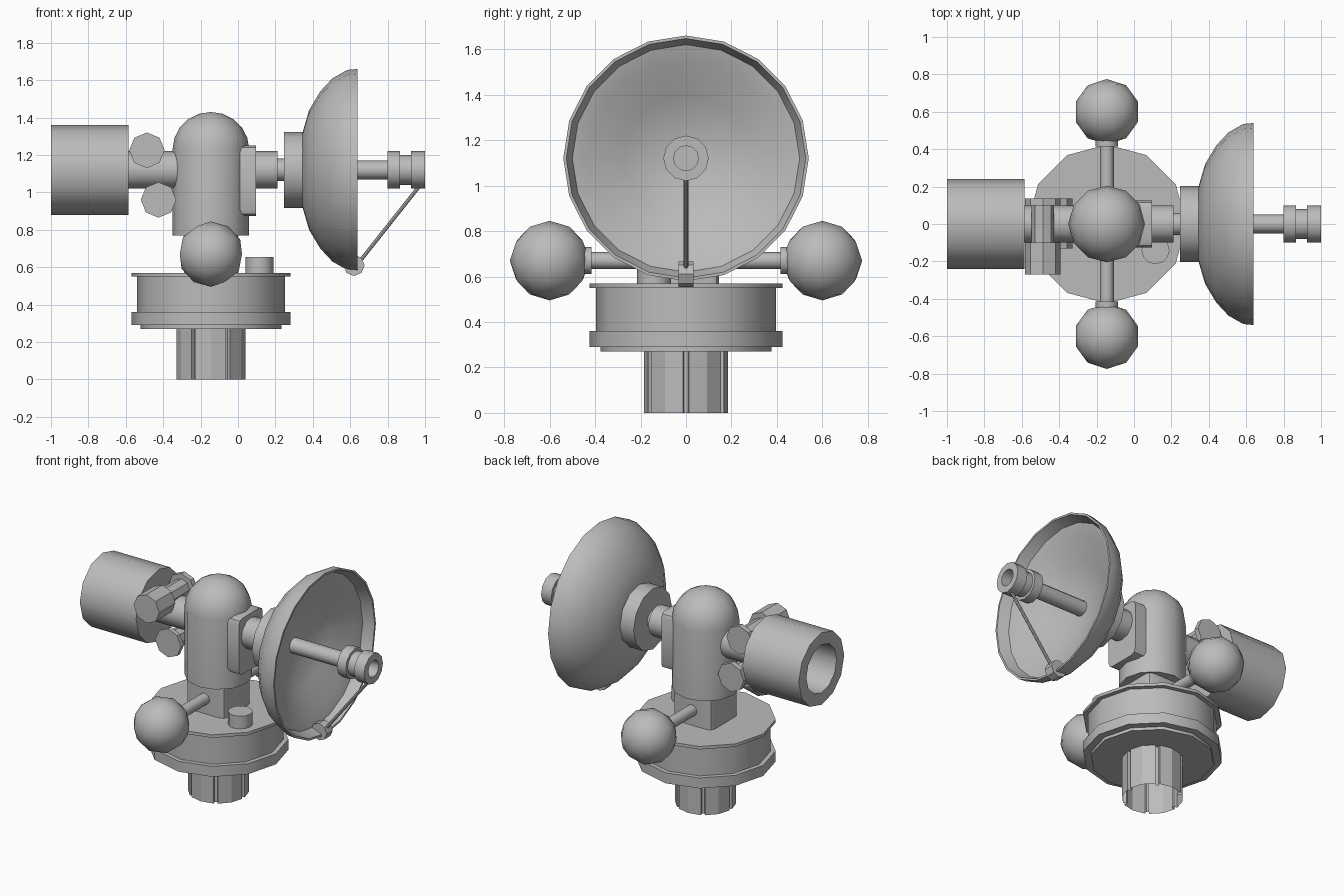
import bpy, bmesh, math
from mathutils import Vector

if "Cube" in bpy.data.objects:
    bpy.data.objects.remove(bpy.data.objects["Cube"], do_unlink=True)

CX = -0.145   # column axis
CZ = 1.12     # height of the long horizontal axis
ARM_Z = 0.67  # height of the ball arms

grey = bpy.data.materials.new("plain_grey")
grey.use_nodes = True
grey.diffuse_color = (0.5, 0.5, 0.5, 1)
grey.node_tree.nodes["Principled BSDF"].inputs["Base Color"].default_value = (0.5, 0.5, 0.5, 1)


def finish(name, bm, angle=40):
    bmesh.ops.recalc_face_normals(bm, faces=bm.faces)
    mesh = bpy.data.meshes.new(name)
    bm.to_mesh(mesh)
    bm.free()
    mesh.materials.append(grey)
    mesh.shade_smooth()
    mesh.set_sharp_from_angle(angle=math.radians(angle))
    obj = bpy.data.objects.new(name, mesh)
    bpy.context.collection.objects.link(obj)
    return obj


def lathe(name, profile, axis, origin, sides=12):
    """Turn (distance, radius) pairs around an axis."""
    place = {"x": lambda t, u, v: (t, u, v),
             "y": lambda t, u, v: (u, t, v),
             "z": lambda t, u, v: (u, v, t)}[axis]
    bm = bmesh.new()
    rings = []
    for t, r in profile:
        ring = []
        for i in range(sides):
            a = math.tau * i / sides
            p = Vector(place(t, r * math.cos(a), r * math.sin(a)))
            ring.append(bm.verts.new(p + Vector(origin)))
        rings.append(ring)
    for lower, upper in zip(rings, rings[1:]):
        for i in range(sides):
            j = (i + 1) % sides
            bm.faces.new((lower[i], lower[j], upper[j], upper[i]))
    bmesh.ops.remove_doubles(bm, verts=bm.verts, dist=0.0001)
    return finish(name, bm)


def rod(name, axis, start, end, radius, origin, sides=12):
    return lathe(name, [(start, 0), (start, radius), (end, radius), (end, 0)],
                 axis, origin, sides)


def box(name, centre, size, bevel, axis):
    """Box with its edges along one axis cut off."""
    bm = bmesh.new()
    bmesh.ops.create_cube(bm, size=1)
    for v in bm.verts:
        v.co = Vector(centre) + v.co * Vector(size)
    edges = [e for e in bm.edges
             if abs((e.verts[0].co - e.verts[1].co)[axis]) > 0.01]
    bmesh.ops.bevel(bm, geom=edges, offset=bevel, segments=2, profile=0.5, affect="EDGES")
    return finish(name, bm)


# Fluted open pedestal
bm = bmesh.new()
outline = []
for lobe in range(6):
    for offset, r in ((-27, 0.163), (-26, 0.185), (0, 0.185), (26, 0.185), (27, 0.163)):
        a = math.radians(60 * lobe + 30 + offset)
        outline.append((CX + r * math.cos(a), r * math.sin(a)))
low = [bm.verts.new((x, y, 0)) for x, y in outline]
high = [bm.verts.new((x, y, 0.28)) for x, y in outline]
for i in range(len(low)):
    j = (i + 1) % len(low)
    bm.faces.new((low[i], low[j], high[j], high[i]))
finish("pedestal", bm, 20)

# Stepped turntable
lathe("turntable", [(0.27, 0), (0.27, 0.377), (0.29, 0.377), (0.29, 0.425), (0.36, 0.425),
                    (0.36, 0.395), (0.55, 0.395), (0.55, 0.425), (0.57, 0.425), (0.57, 0)],
      "z", (CX, 0, 0))
rod("turntable_knob", "z", 0.56, 0.655, 0.075, (0.115, -0.14, 0))

# Column and domed body
box("neck", (CX, 0, 0.675), (0.29, 0.29, 0.23), 0.035, 2)
dome = [(1.23 + 0.2 * math.sin(math.radians(a)), 0.205 * math.cos(math.radians(a)))
        for a in range(0, 91, 18)]
lathe("body", [(0.77, 0), (0.77, 0.205)] + dome, "z", (CX, 0, 0))

# Ball arms on both sides
rod("ball_arm", "y", -0.5, 0.5, 0.037, (CX, 0, ARM_Z))
for side, label in ((-1, "front"), (1, "back")):
    rod(label + "_arm_collar", "y", side * 0.415, side * 0.46, 0.06, (CX, 0, ARM_Z))
    bm = bmesh.new()
    bmesh.ops.create_icosphere(bm, subdivisions=2, radius=0.175)
    bmesh.ops.translate(bm, verts=bm.verts, vec=(CX, side * 0.6, ARM_Z))
    finish(label + "_ball", bm)

# Counterweight drum with a deep bore
rod("drum_shaft", "x", -0.6, -0.2, 0.1, (0, 0, CZ))
lathe("drum", [(-0.65, 0), (-0.65, 0.16), (-1, 0.16), (-1, 0.24), (-0.585, 0.24), (-0.585, 0)],
      "x", (0, 0, CZ))

# Cross pins through the drum shaft
for label, x, z in (("upper", -0.487, 1.225), ("lower", -0.425, 0.96)):
    rod(label + "_pin", "y", -0.11, 0.11, 0.06, (x, 0, z), 8)
    rod(label + "_pin_back_cap", "y", 0.1, 0.135, 0.095, (x, 0, z), 8)
    front = -0.27 if label == "upper" else -0.13
    rod(label + "_pin_front_cap", "y", front, -0.1, 0.095, (x, 0, z), 8)

# Dish mount
box("mount_plate", (0.045, 0, 1.062), (0.1, 0.25, 0.375), 0.035, 0)
lathe("dish_shaft", [(0.05, 0), (0.05, 0.1), (0.21, 0.1), (0.21, 0.06), (0.26, 0.06), (0.26, 0)],
      "x", (0, 0, CZ))
rod("dish_collar", "x", 0.245, 0.36, 0.203, (0, 0, CZ))

# Dish shell with a recessed bowl
lathe("dish", [(0.345, 0), (0.345, 0.2), (0.38, 0.32), (0.44, 0.42), (0.505, 0.49),
               (0.585, 0.535), (0.64, 0.54), (0.64, 0.527), (0.57, 0.5), (0.55, 0.43),
               (0.47, 0.28), (0.42, 0.13), (0.41, 0)],
      "x", (0, 0, CZ), 20)

# Feed horn with a hollow tip
lathe("feed_horn", [(0.38, 0), (0.38, 0.05), (0.8, 0.05), (0.8, 0.1), (0.865, 0.1),
                    (0.865, 0.08), (0.925, 0.08), (0.925, 0.1), (1, 0.1), (1, 0.055),
                    (0.9, 0.055), (0.9, 0)],
      "x", (0, 0, CZ))

# Strut from the dish rim to the horn
rod("strut_hinge", "y", -0.032, 0.032, 0.057, (0.62, 0, 0.61), 8)
start, end = Vector((0.63, 0, 0.605)), Vector((0.975, 0, 1.04))
strut = rod("strut", "z", 0, (end - start).length, 0.01, (0, 0, 0), 8)
strut.location = start
strut.rotation_euler = (end - start).to_track_quat("Z", "Y").to_euler()
